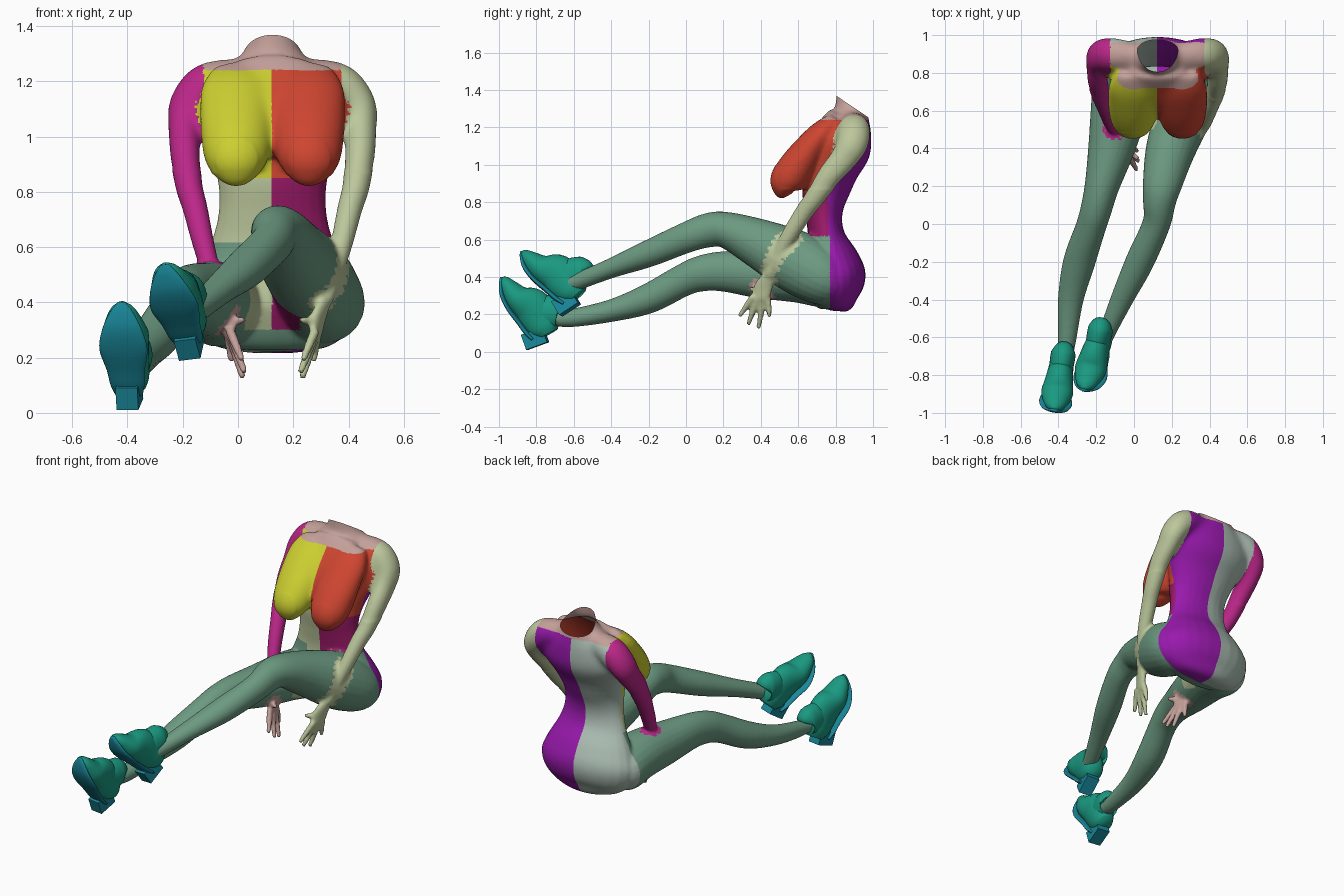
import bpy, bmesh, math
from collections import Counter
from mathutils import Vector, Matrix, kdtree

if "Cube" in bpy.data.objects:
    bpy.data.objects.remove(bpy.data.objects["Cube"])

CX = 0.125  # body symmetry plane


def spline(st, sub=5):
    """Catmull-Rom through stations (x, y, z, half width, half depth)."""
    out, n = [], len(st)
    for i in range(n - 1):
        q = [st[max(i - 1, 0)], st[i], st[i + 1], st[min(i + 2, n - 1)]]
        for k in range(sub):
            t = k / sub
            out.append([0.5 * (2 * b + (c - a) * t + (2 * a - 5 * b + 4 * c - d) * t * t
                               + (3 * b - a - 3 * c + d) * t ** 3) for a, b, c, d in zip(*q)])
    return out + [list(st[-1])]


def loft(bm, st, side=(1, 0, 0), n=24):
    """Closed tube of elliptical rings; returns its ring points."""
    p = spline(st)
    pos = [Vector(s[:3]) for s in p]
    rings, pts = [], []
    for i, s in enumerate(p):
        t = (pos[min(i + 1, len(p) - 1)] - pos[max(i - 1, 0)]).normalized()
        a = Vector(side)
        a = (a - t * a.dot(t)).normalized()
        b = t.cross(a)
        ring = []
        for j in range(n):
            w = math.tau * j / n
            co = pos[i] + a * max(s[3], .003) * math.cos(w) + b * max(s[4], .003) * math.sin(w)
            ring.append(bm.verts.new(co))
            pts.append(co)
        rings.append(ring)
    faces = [bm.faces.new(rings[0]), bm.faces.new(rings[-1])]
    for r, q in zip(rings, rings[1:]):
        for j in range(n):
            faces.append(bm.faces.new((r[j], r[(j + 1) % n], q[(j + 1) % n], q[j])))
    bmesh.ops.recalc_face_normals(bm, faces=faces)
    return pts


def material(name, rgb):
    m = bpy.data.materials.new(name)
    m.diffuse_color = (*rgb, 1)
    m.use_nodes = True
    m.node_tree.nodes["Principled BSDF"].inputs["Base Color"].default_value = m.diffuse_color
    return m


def add(name, bm, mat=None, smooth=True):
    me = bpy.data.meshes.new(name)
    bm.to_mesh(me)
    bm.free()
    if mat:
        me.materials.append(mat)
    o = bpy.data.objects.new(name, me)
    bpy.context.collection.objects.link(o)
    for f in me.polygons:
        f.use_smooth = smooth
    return o


body = bmesh.new()
labels = []


def part(label, st, side=(1, 0, 0)):
    labels.extend((label, c) for c in loft(body, st, side))


# torso: pelvis to neck (y, z, half width, half depth), and the breastbone
torso = [(.81, .218, .08, .04), (.81, .24, .20, .09), (.80, .30, .28, .135), (.793, .40, .315, .168),
         (.775, .50, .28, .147), (.75, .62, .222, .10), (.738, .73, .195, .098), (.745, .85, .20, .125),
         (.785, .98, .245, .14), (.838, 1.10, .29, .155), (.87, 1.19, .255, .125), (.882, 1.26, .155, .095),
         (.887, 1.33, .095, .087), (.89, 1.46, .085, .082)]
sternum = [(.81, 1.27, .14, .05), (.745, 1.18, .19, .06), (.68, 1.09, .17, .065), (.635, 1.0, .10, .055),
           (.64, .94, .06, .04)]
for st in (torso, sternum):
    part('torso', [(CX, *s) for s in st])

# mirrored parts: x given as offset from the symmetry plane
breast = [(.13, .80, 1.245, .09, .04), (.13, .735, 1.175, .13, .07), (.13, .665, 1.09, .135, .085),
          (.13, .595, .99, .130, .10), (.131, .545, .91, .114, .098), (.13, .535, .86, .08, .068),
          (.129, .545, .835, .03, .03)]
arm = [(.06, .885, 1.205, .07, .075), (.15, .89, 1.205, .075, .08), (.24, .897, 1.18, .085, .09),
       (.305, .888, 1.11, .072, .086), (.318, .84, 1.03, .06, .074), (.317, .765, .94, .056, .066),
       (.302, .685, .82, .049, .053), (.28, .627, .74, .045, .048), (.247, .54, .60, .039, .042),
       (.205, .462, .45, .03, .031), (.19, .445, .41, .029, .03)]
palm = [(.20, .46, .44, .029, .027), (.185, .44, .40, .036, .025), (.165, .412, .34, .052, .022),
        (.155, .395, .285, .048, .018)]
digits = [[(.155, .36, .30), (.13, .32, .24), (.11, .285, .19)],
          [(.152, .385, .285), (.125, .355, .21), (.10, .333, .145)],
          [(.155, .41, .285), (.13, .40, .20), (.107, .387, .125)],
          [(.162, .435, .295), (.155, .443, .24), (.148, .446, .185)],
          [(.18, .42, .385), (.135, .372, .335), (.102, .345, .34)]]
for s in (-1, 1):
    tag = 'R' if s < 0 else 'L'
    flip = lambda st: [(CX + s * q[0], *q[1:]) for q in st]
    part('breast' + tag, flip(breast))
    part('arm' + tag, flip(arm))
    part('hand' + tag, flip(palm), (s * .35, 1, 0))
    for d in digits:
        part('hand' + tag, flip([(*c, r, r) for c, r in zip(d, (.018, .016, .012))]))

# legs, each with its own pose
part('leg', [(.30, .84, .36, .09, .08), (.305, .76, .385, .155, .145), (.268, .60, .475, .15, .168),
             (.195, .40, .575, .132, .135), (.152, .22, .65, .106, .098), (.135, .12, .65, .088, .092),
             (.118, 0, .61, .074, .082), (.03, -.2, .525, .076, .072), (-.065, -.4, .447, .06, .053),
             (-.14, -.57, .38, .045, .046), (-.165, -.64, .36, .04, .04)])
part('leg', [(-.05, .84, .35, .09, .08), (-.06, .76, .375, .155, .14), (-.08, .60, .405, .15, .142),
             (-.12, .40, .415, .124, .13), (-.17, .20, .43, .092, .108), (-.20, .08, .418, .083, .096),
             (-.23, -.02, .38, .08, .086), (-.29, -.2, .285, .085, .08), (-.335, -.4, .22, .068, .06),
             (-.355, -.62, .18, .048, .048), (-.375, -.75, .18, .04, .035)])

# fuse all into one skin, then open the neck with a tilted cut
base = add('body_base', body)
rm = base.modifiers.new('fuse', 'REMESH')
rm.mode, rm.voxel_size = 'VOXEL', .009
sm = base.modifiers.new('soften', 'SMOOTH')
sm.factor, sm.iterations = .5, 5
dg = bpy.context.evaluated_depsgraph_get()
skin = bmesh.new()
skin.from_mesh(bpy.data.meshes.new_from_object(base.evaluated_get(dg)))
bpy.data.objects.remove(base)
# extra blending over the chest and shoulders only
chest = [v for v in skin.verts if v.co.z > .87 and v.co.y > .48]
for _ in range(25):
    bmesh.ops.smooth_vert(skin, verts=chest, factor=.5, use_axis_x=True, use_axis_y=True, use_axis_z=True)
bmesh.ops.bisect_plane(skin, geom=skin.verts[:] + skin.edges[:] + skin.faces[:],
                       plane_co=(0, .81, 1.365), plane_no=(0, .56, .83), clear_outer=True)

# paint regions by the nearest source parts
palette = {'yellow': (.6, .62, .03), 'red': (.62, .06, .03), 'magenta': (.5, .02, .25),
           'wine': (.33, .01, .14), 'purple': (.32, .01, .42), 'pale': (.42, .52, .46),
           'olive': (.5, .57, .33), 'green': (.15, .32, .22), 'pink': (.55, .35, .32)}
names = list(palette)
kd = kdtree.KDTree(len(labels))
for i, (_, c) in enumerate(labels):
    kd.insert(c, i)
kd.balance()
fixed = {'breastR': 'yellow', 'breastL': 'red', 'armL': 'olive', 'armR': 'magenta',
         'handL': 'olive', 'handR': 'pink', 'leg': 'green'}


def region(c):
    lab = Counter(labels[h[1]][0] for h in kd.find_n(c, 3)).most_common(1)[0][0]
    left = c.x > CX
    if c.z > .85 and abs(c.x - CX) < .25:
        lab = 'torso'
    elif c.z < .62 and lab in ('leg', 'torso'):
        hip = c.y > .77 or (c.z > .3 and abs(c.x - CX) < .1 and c.y > .5)
        lab = 'torso' if hip else 'leg'
    if lab in fixed:
        return fixed[lab]
    if c.z > 1.24:
        return 'pink'
    if c.y > .76 + max(0, c.z - .95) * .4:
        return 'purple' if left else 'pale'
    if c.z > .85:
        return 'red' if left else 'yellow'
    return 'wine' if left else 'olive'


for f in skin.faces:
    f.material_index = names.index(region(f.calc_center_median()))
figure = add('body', skin)
for k in names:
    figure.data.materials.append(material(k, palette[k]))

# boots, built around the ankle then posed
teal, dark = material('boot_teal', (.01, .32, .22)), material('sole_blue', (.01, .25, .33))
ANK = Vector((0, -.66, .20))
upper = [(-.735, .095, .05, .055), (-.755, .13, .064, .088), (-.79, .185, .068, .105),
         (-.83, .24, .074, .105), (-.90, .285, .084, .075), (-.95, .345, .062, .048),
         (-.972, .38, .04, .03), (-.982, .40, .012, .01)]
shaft = [(-.80, .19, .06, .085), (-.75, .205, .064, .096), (-.71, .21, .066, .092),
         (-.68, .208, .064, .082), (-.675, .205, .05, .05)]
sole = [(-.815, .065, .05, .012), (-.85, .10, .062, .015), (-.89, .155, .07, .015),
        (-.945, .23, .088, .015), (-.98, .30, .073, .015), (-.99, .36, .045, .013), (-.988, .40, .015, .01)]


def boot(side, loc, pitch, roll, yaw):
    m = (Matrix.Translation(loc) @ Matrix.Rotation(math.radians(yaw), 4, 'Z')
         @ Matrix.Rotation(math.radians(roll), 4, 'Y') @ Matrix.Rotation(math.radians(pitch), 4, 'X')
         @ Matrix.Translation(-ANK))
    for name, st, mat in (('boot_upper', upper, teal), ('boot_shaft', shaft, teal), ('boot_sole', sole, dark)):
        bm = bmesh.new()
        loft(bm, [(0, *q) for q in st])
        bm.transform(m)
        add(f'{side}_{name}', bm, mat)
    bm = bmesh.new()
    bmesh.ops.create_cube(bm, size=1, matrix=m @ Matrix.Translation((0, -.809, .071))
                          @ Matrix.Rotation(math.radians(-70), 4, 'X')
                          @ Matrix.Diagonal((.08, .085, .12, 1)))
    add(f'{side}_boot_heel', bm, dark, False)


boot('right', (-.37, -.66, .20), 0, 0, -9)
boot('left', (-.17, -.525, .42), 13.5, -7, -13)
